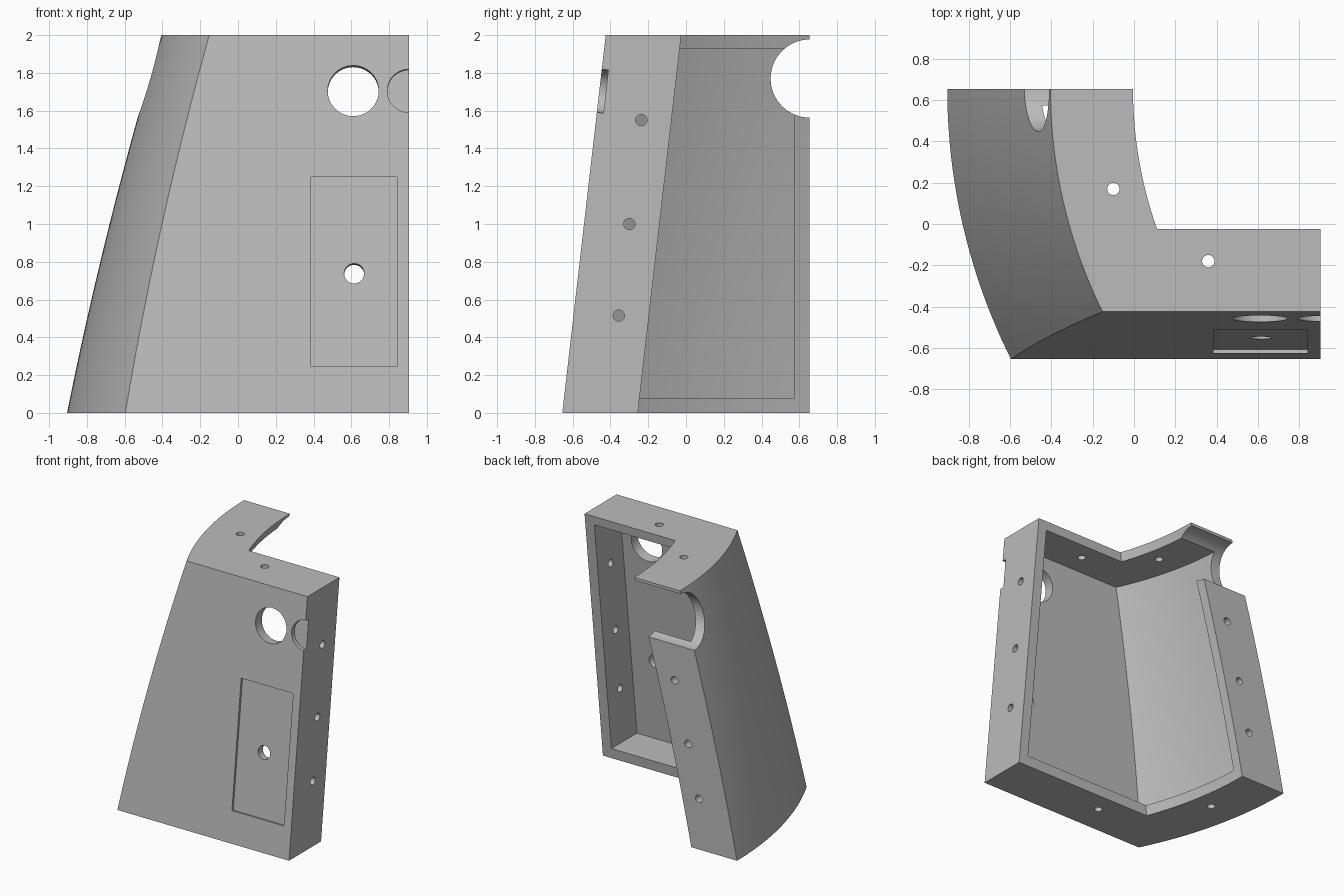
import bpy, bmesh, math
from mathutils import Vector

if "Cube" in bpy.data.objects:
    bpy.data.objects.remove(bpy.data.objects["Cube"])

END_X, BACK_Y, HEIGHT = 0.905, 0.655, 2.0
AXIS_X = 2.03          # vertical axis of the curved wall, at y = BACK_Y
WALL, DEPTH = 0.08, 0.4
ARC, LAYERS = 24, 12

grey = bpy.data.materials.new("plain_grey")
grey.use_nodes = True
colour = (0.5, 0.5, 0.5, 1)
grey.diffuse_color = colour
grey.node_tree.nodes["Principled BSDF"].inputs["Base Color"].default_value = colour


def front_y(z):
    return -BACK_Y + 0.23 * z / HEIGHT


def radius(z):
    u = z / HEIGHT
    return AXIS_X + END_X - 0.5 * u + 0.1 * u * (1 - u)


def edge_line(z, offset, end_x, back_y):
    """Straight front then arc to the back, moved inward by offset."""
    y0, r = front_y(z) + offset, radius(z) - offset
    a0 = math.asin((BACK_Y - y0) / r)
    a1 = math.asin((BACK_Y - back_y) / r)
    pts = [(end_x, y0, z)]
    for i in range(ARC + 1):
        a = a0 + (a1 - a0) * i / ARC
        pts.append((AXIS_X - r * math.cos(a), BACK_Y - r * math.sin(a), z))
    return pts


def make_object(name, bm):
    bmesh.ops.recalc_face_normals(bm, faces=bm.faces)
    mesh = bpy.data.meshes.new(name)
    bm.to_mesh(mesh)
    bm.free()
    mesh.materials.append(grey)
    obj = bpy.data.objects.new(name, mesh)
    bpy.context.collection.objects.link(obj)
    return obj


def band(name, near, far, end_x, back_y, z0, z1):
    """Loft an L-shaped band between two inward offsets."""
    bm = bmesh.new()
    rings = []
    for k in range(LAYERS + 1):
        z = z0 + (z1 - z0) * k / LAYERS
        pts = edge_line(z, near, end_x, back_y) + edge_line(z, far, end_x, back_y)[::-1]
        rings.append([bm.verts.new(p) for p in pts])
    n = len(rings[0])
    for low, high in zip(rings, rings[1:]):
        for i in range(n):
            j = (i + 1) % n
            bm.faces.new((low[i], low[j], high[j], high[i]))
    bm.faces.new(rings[0])
    bm.faces.new(rings[-1])
    return make_object(name, bm)


def cylinder(name, centre, axis, r, length, sides=32):
    bm = bmesh.new()
    bmesh.ops.create_cone(bm, cap_ends=True, segments=sides, radius1=r, radius2=r, depth=length)
    obj = make_object(name, bm)
    obj.rotation_euler = Vector(axis).to_track_quat('Z', 'Y').to_euler()
    obj.location = centre
    return obj


# Outer shell with its flanges, and the hollow behind it
shell = band("corner_shell", 0, DEPTH, END_X, BACK_Y, 0, HEIGHT)
cutters = [band("hollow", WALL, 0.6, END_X - WALL, BACK_Y - WALL, WALL, HEIGHT - 0.07)]

# Openings in the sloping front
normal = Vector((0, -HEIGHT, 0.23)).normalized()


def on_front(x, z):
    return (x, front_y(z), z)


cutters.append(cylinder("round_opening", on_front(0.61, 1.705), normal, 0.135, 0.3, 64))
cutters.append(cylinder("small_opening", on_front(0.615, 0.74), normal, 0.053, 0.3))
cutters.append(cylinder("edge_recess", on_front(END_X, 1.705), normal, 0.115, 0.07, 64))

bm = bmesh.new()
bmesh.ops.create_cube(bm, size=1)
bmesh.ops.scale(bm, vec=(0.455, 0.036, 1.01), verts=bm.verts)
panel = make_object("panel_recess", bm)
panel.rotation_euler.x = -math.atan(0.23 / HEIGHT)
panel.location = on_front(0.613, 0.748)
cutters.append(panel)

# Half-round notch through the back edge of the curved wall
cutters.append(cylinder("back_notch", (-0.2, BACK_Y, 1.77), (1, 0, 0), 0.207, 1.8, 64))

# Bolt holes: end flange, back flange, top and floor plates
INSET = 0.24
for z in (0.515, 1.0, 1.55):
    cutters.append(cylinder("end_bolt", (END_X, front_y(z) + INSET, z), (1, 0, 0), 0.03, 0.3, 24))
for z in (0.4, 0.81, 1.28):
    x = AXIS_X - radius(z) + INSET + 0.01
    cutters.append(cylinder("back_bolt", (x, BACK_Y, z), (0, 1, 0), 0.03, 0.3, 24))
for x, y, z in ((0.36, -0.18, HEIGHT), (-0.1, 0.17, HEIGHT), (0, -0.415, 0), (-0.616, 0.16, 0)):
    cutters.append(cylinder("plate_bolt", (x, y, z), (0, 0, 1), 0.03, 0.3, 24))

# Cut everything out of the shell
bpy.ops.object.select_all(action='DESELECT')
bpy.context.view_layer.objects.active = shell
shell.select_set(True)
for cutter in cutters:
    cutter.hide_render = True
    mod = shell.modifiers.new(cutter.name, 'BOOLEAN')
    mod.operation, mod.solver, mod.object = 'DIFFERENCE', 'EXACT', cutter
    bpy.ops.object.modifier_apply(modifier=mod.name)
for cutter in cutters:
    bpy.data.objects.remove(cutter)

bpy.ops.object.shade_smooth_by_angle(angle=math.radians(25))
